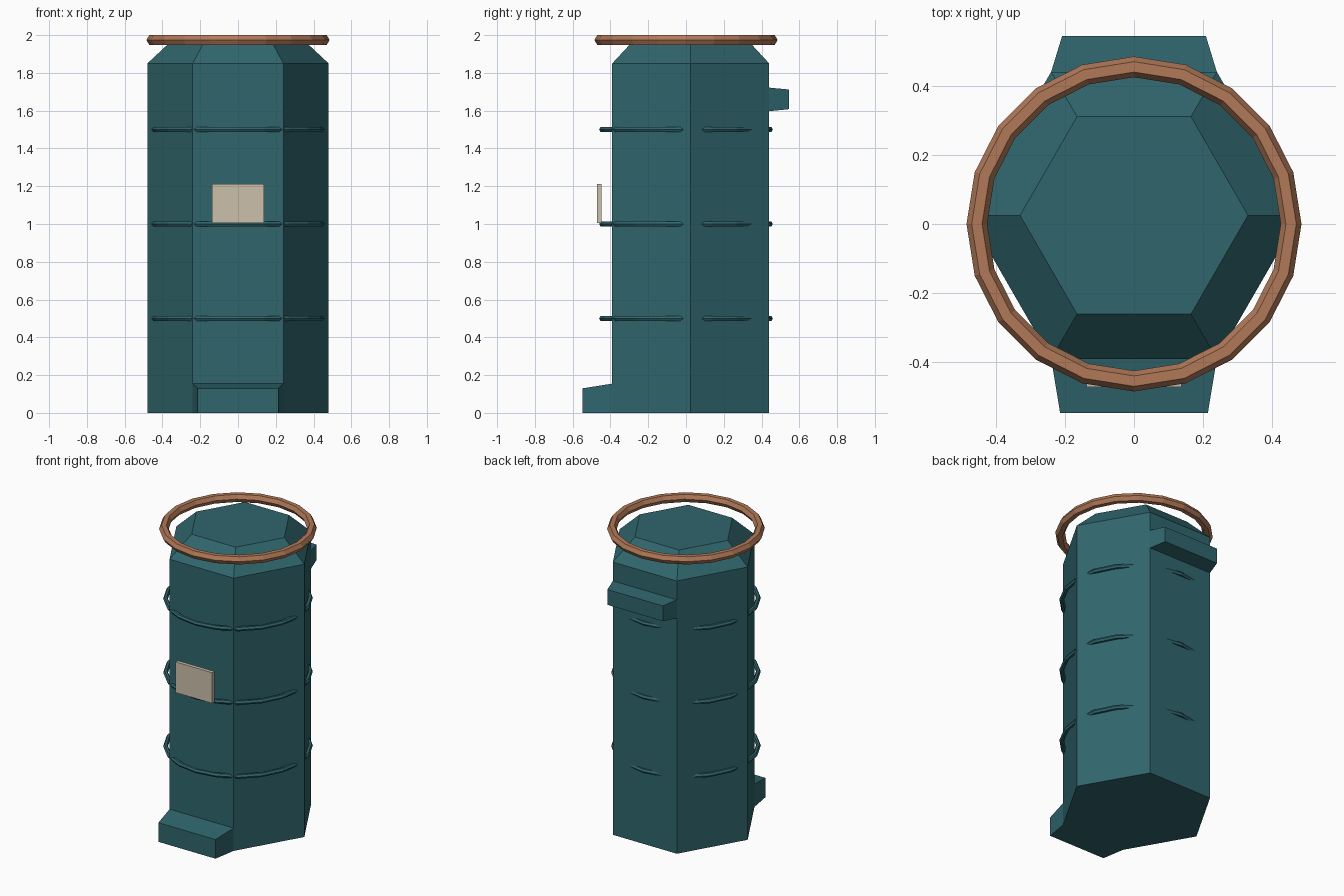
import bpy
import bmesh
from math import cos, sin, tau

cube = bpy.data.objects.get("Cube")
if cube:
    bpy.data.objects.remove(cube, do_unlink=True)


def material(name, colour):
    mat = bpy.data.materials.new(name)
    mat.use_nodes = True
    mat.diffuse_color = (*colour, 1)
    mat.node_tree.nodes["Principled BSDF"].inputs["Base Color"].default_value = (*colour, 1)
    return mat


teal = material("teal paint", (0.029, 0.132, 0.152))
copper = material("copper", (0.44, 0.19, 0.098))
cream = material("cream label", (0.60, 0.53, 0.41))


def finish(bm, name, mat):
    bmesh.ops.recalc_face_normals(bm, faces=bm.faces)
    mesh = bpy.data.meshes.new(name)
    bm.to_mesh(mesh)
    bm.free()
    mesh.materials.append(mat)
    obj = bpy.data.objects.new(name, mesh)
    bpy.context.collection.objects.link(obj)
    return obj


def loft(name, loops, mat):
    """Bridge matching loops of points and cap both ends."""
    bm = bmesh.new()
    rows = [[bm.verts.new(p) for p in loop] for loop in loops]
    n = len(rows[0])
    for a, b in zip(rows, rows[1:]):
        for i in range(n):
            j = (i + 1) % n
            bm.faces.new((a[i], a[j], b[j], b[i]))
    bm.faces.new(rows[0][::-1])
    bm.faces.new(rows[-1])
    return finish(bm, name, mat)


def ring(name, major, minor, z, mat, segments=20, sides=6):
    bm = bmesh.new()
    rows = []
    for i in range(segments):
        a = tau * i / segments
        row = []
        for k in range(sides):
            t = tau * k / sides
            r = major + minor * cos(t)
            row.append(bm.verts.new((r * cos(a), r * sin(a), z + minor * sin(t))))
        rows.append(row)
    for i in range(segments):
        a, b = rows[i], rows[(i + 1) % segments]
        for k in range(sides):
            m = (k + 1) % sides
            bm.faces.new((a[k], b[k], b[m], a[m]))
    return finish(bm, name, mat)


def hexagon(radius, z):
    return [(radius * cos(tau * i / 6), 0.025 + radius * sin(tau * i / 6), z)
            for i in range(6)]


def panel(half_width, y, bottom, top):
    return [(-half_width, y, bottom), (half_width, y, bottom),
            (half_width, y, top), (-half_width, y, top)]


# Six-sided body with a sloped shoulder
loft("body", [hexagon(0.48, 0), hexagon(0.48, 1.85), hexagon(0.33, 1.99)], teal)

# Tapered foot at the front and bracket at the back
loft("front_foot", [panel(0.24, -0.39, 0, 0.155), panel(0.214, -0.547, 0, 0.13)], teal)
loft("back_bracket", [panel(0.24, 0.44, 1.597, 1.722), panel(0.208, 0.545, 1.608, 1.712)], teal)

# Thin hoops, partly sunk in the body
for label, height in (("lower", 0.5), ("middle", 1.0), ("upper", 1.5)):
    ring(label + "_hoop", 0.445, 0.015, height, teal)

# Rim around the top
ring("top_rim", 0.455, 0.03, 1.974, copper)

# Label plate standing off the front
loft("label_plate", [panel(0.137, -0.472, 1.004, 1.212),
                     panel(0.137, -0.448, 1.004, 1.212)], cream)
